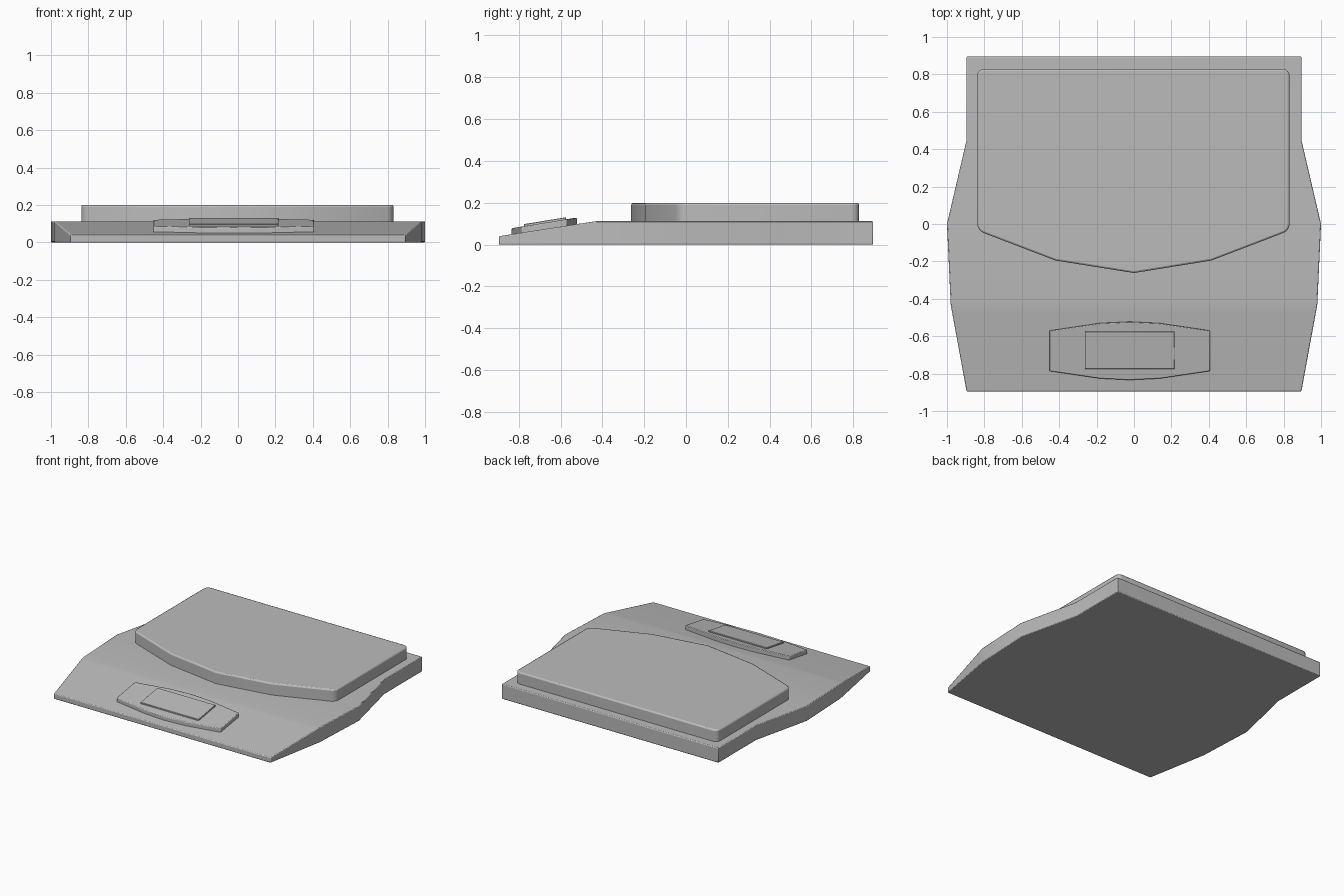
import bpy, bmesh, math
from mathutils import Vector

cube = bpy.data.objects.get("Cube")
if cube:
    bpy.data.objects.remove(cube, do_unlink=True)

grey = bpy.data.materials.new("Mid grey")
grey.use_nodes = True
COLOUR = (0.5, 0.5, 0.5, 1)
grey.diffuse_color = COLOUR
grey.node_tree.nodes["Principled BSDF"].inputs["Base Color"].default_value = COLOUR


def make(name, bm):
    bmesh.ops.recalc_face_normals(bm, faces=bm.faces)
    mesh = bpy.data.meshes.new(name)
    bm.to_mesh(mesh)
    bm.free()
    mesh.materials.append(grey)
    obj = bpy.data.objects.new(name, mesh)
    bpy.context.collection.objects.link(obj)
    return obj


def finish(obj, width, segments=2):
    mod = obj.modifiers.new("Soft edges", "BEVEL")
    mod.width = width
    mod.segments = segments
    mod.limit_method = "ANGLE"
    mod.angle_limit = math.radians(35)
    bpy.ops.object.select_all(action="DESELECT")
    bpy.context.view_layer.objects.active = obj
    obj.select_set(True)
    bpy.ops.object.shade_smooth_by_angle(angle=math.radians(30))


def prism(name, outline, bottom, top, corners=(), radius=0):
    """Extrude an outline between two height functions of y, rounding chosen corners."""
    bm = bmesh.new()
    face = bm.faces.new([bm.verts.new((x, y, 0)) for x, y in outline])
    if corners:
        bm.verts.ensure_lookup_table()
        bmesh.ops.bevel(bm, geom=[bm.verts[i] for i in corners], offset=radius,
                        segments=4, profile=0.5, affect="VERTICES")
    cap = bmesh.ops.extrude_face_region(bm, geom=bm.faces[:])["geom"]
    raised = {g for g in cap if isinstance(g, bmesh.types.BMVert)}
    for v in bm.verts:
        v.co.z = (top if v in raised else bottom)(v.co.y)
    return make(name, bm)


# Body: cross-sections (y, half width, top height) lofted front to back
sections = [(-0.895, 0.895, 0.04), (-0.47, 0.973, 0.106), (-0.43, 0.98, 0.112),
            (0, 1.0, 0.112), (0.45, 0.895, 0.112), (0.895, 0.895, 0.112)]
bm = bmesh.new()
rings = [[bm.verts.new(p) for p in ((-w, y, 0), (w, y, 0), (w, y, h), (-w, y, h))]
         for y, w, h in sections]
for a, b in zip(rings, rings[1:]):
    for i in range(4):
        j = (i + 1) % 4
        bm.faces.new((a[i], a[j], b[j], b[i]))
bm.faces.new(rings[0])
bm.faces.new(rings[-1])
body = make("body", bm)

# Finger groove along the back edge
bm = bmesh.new()
bmesh.ops.create_cone(bm, cap_ends=True, segments=24, radius1=0.03, radius2=0.03, depth=1.77)
for v in bm.verts:
    v.co = Vector((v.co.z, v.co.y + 0.9, v.co.x + 0.058))
cutter = make("groove_cutter", bm)
cutter.hide_render = True
cutter.hide_viewport = True
cutter.display_type = "WIRE"
cut = body.modifiers.new("Groove", "BOOLEAN")
cut.object = cutter
cut.operation = "DIFFERENCE"
finish(body, 0.005)

# Weighing platform with a faceted front edge
platform = prism("weighing_platform",
                 [(-0.838, 0.828), (-0.838, -0.035), (-0.42, -0.195), (0, -0.262),
                  (0.414, -0.195), (0.832, -0.035), (0.832, 0.828)],
                 lambda y: 0.1, lambda y: 0.2, (0, 1, 5, 6), 0.035)
finish(platform, 0.01)


# Control panel lying on the sloped front
def slope(lift):
    return lambda y: 0.079 + lift + (y + 0.83) * 0.163


MID = -0.023
upper = [(-0.43, 0.108), (-0.16, 0.148), (0, 0.156), (0.16, 0.148), (0.43, 0.108)]
outline = [(MID + x, y - 0.678) for x, y in upper]
outline += [(MID + x, -y - 0.678) for x, y in reversed(upper)]
panel = prism("control_panel", outline, slope(-0.04), slope(0))
finish(panel, 0.005)

# Raised display window
screen = prism("display_window", [(MID + x, y) for x, y in
               ((-0.24, -0.575), (0.24, -0.575), (0.24, -0.775), (-0.24, -0.775))],
               slope(-0.01), slope(0.01))
finish(screen, 0.002, 1)
